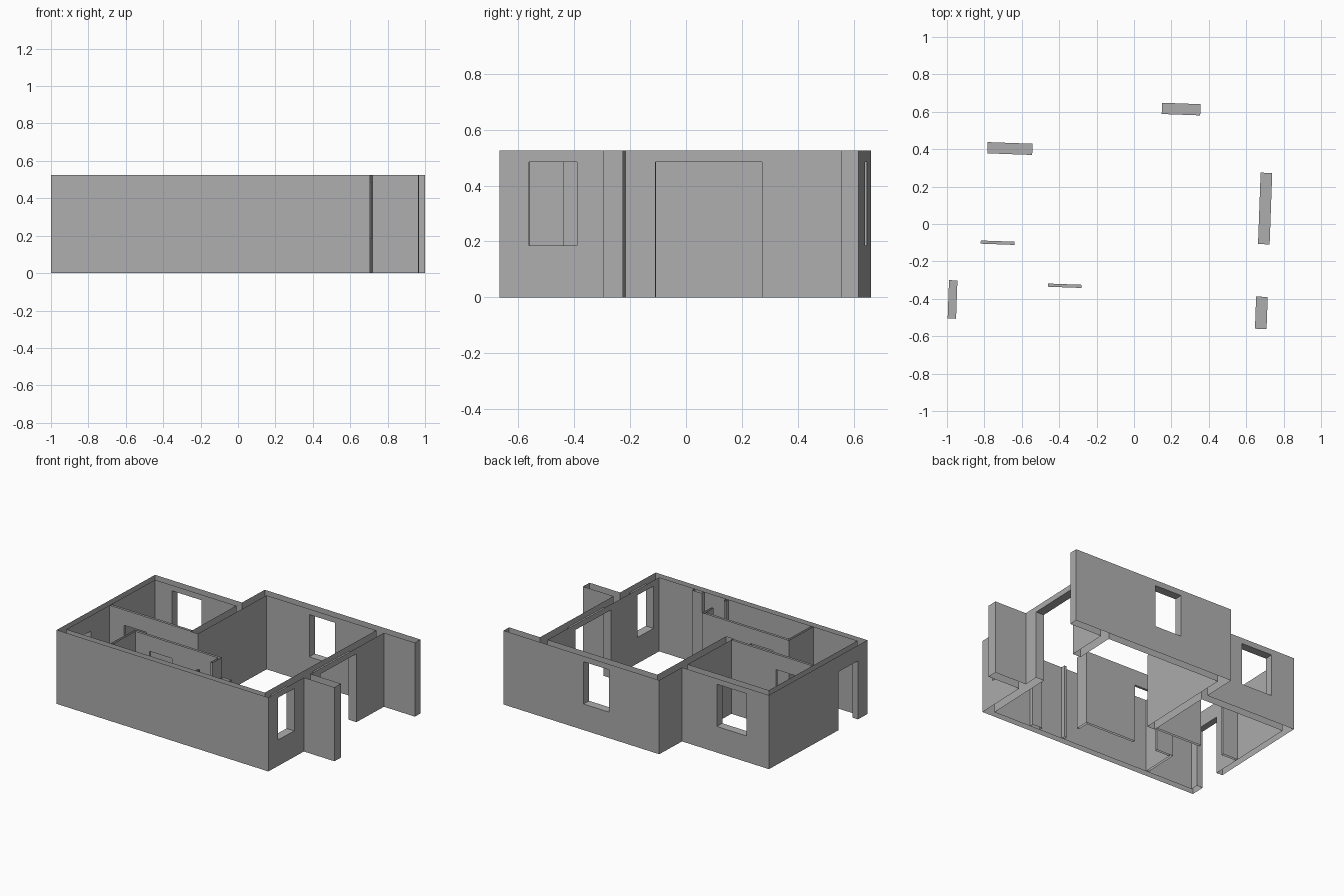
import bpy, bmesh, math
from mathutils import Matrix

if "Cube" in bpy.data.objects:
    bpy.data.objects.remove(bpy.data.objects["Cube"], do_unlink=True)

H = 0.525           # wall height
SILL, HEAD, DOOR = 0.185, 0.485, 0.415
# The plan is drawn square from its front left corner, then turned slightly
PLACE = Matrix.Translation((-1.0, -0.605, 0)) @ Matrix.Rotation(math.radians(-2.08), 4, 'Z')

grey = bpy.data.materials.new("wall_grey")
grey.use_nodes = True
grey.diffuse_color = (0.42, 0.42, 0.42, 1)
grey.node_tree.nodes["Principled BSDF"].inputs["Base Color"].default_value = (0.42, 0.42, 0.42, 1)


def block(name, u0, u1, v0, v1, z0=0.0, z1=H):
    """Box given by its plan rectangle and heights."""
    bm = bmesh.new()
    bmesh.ops.create_cube(bm, size=1)
    for v in bm.verts:
        v.co.x = u1 if v.co.x > 0 else u0
        v.co.y = v1 if v.co.y > 0 else v0
        v.co.z = z1 if v.co.z > 0 else z0
    mesh = bpy.data.meshes.new(name)
    bm.to_mesh(mesh)
    bm.free()
    obj = bpy.data.objects.new(name, mesh)
    bpy.context.collection.objects.link(obj)
    return obj


def build(name, walls, openings):
    """Join the walls, cut the openings, leave the tops and bottoms open."""
    base = block(name, *walls[0])
    tools = [(block("wall_piece", *w), 'UNION') for w in walls[1:]]
    tools += [(block("opening_cutter", *o), 'DIFFERENCE') for o in openings]
    for tool, operation in tools:
        tool.hide_render = True
        mod = base.modifiers.new(operation, 'BOOLEAN')
        mod.operation = operation
        mod.solver = 'EXACT'
        mod.object = tool
    bpy.context.view_layer.update()
    deps = bpy.context.evaluated_depsgraph_get()
    mesh = bpy.data.meshes.new_from_object(base.evaluated_get(deps))
    base.modifiers.clear()
    base.data = mesh
    for tool, _ in tools:
        bpy.data.objects.remove(tool, do_unlink=True)
    bm = bmesh.new()
    bm.from_mesh(mesh)
    bm.normal_update()
    caps = [f for f in bm.faces if abs(f.normal.z) > 0.9
            and not 0.01 < f.calc_center_median().z < H - 0.01]
    bmesh.ops.delete(bm, geom=caps, context='FACES')
    bm.transform(PLACE)
    bm.to_mesh(mesh)
    bm.free()
    mesh.materials.clear()
    mesh.materials.append(grey)
    return base


# Thick walls
build("outer_walls", [
    (0, 1.706, 0, 0.045),            # front
    (0, 0.045, 0, 1.05),             # left
    (0, 0.76, 0.99, 1.05),           # back of small room
    (0.70, 0.76, 0.50, 1.294),       # between the rooms
    (0.70, 1.955, 1.234, 1.294),     # back of large room and porch
    (1.644, 1.706, 0, 1.294),        # right
    (1.65, 1.952, 0.38, 0.45),       # porch screen
], [
    (0.18, 0.42, 0.9, 1.2, SILL, HEAD),     # small room window
    (1.104, 1.31, 1.1, 1.4, SILL, HEAD),    # large room window
    (1.5, 1.8, 0.105, 0.277, SILL, HEAD),   # side window
    (1.5, 1.8, 0.558, 0.94, -1, HEAD),      # porch opening
    (-0.2, 0.2, 0.10, 0.305, -1, DOOR),     # entrance door
])

# Thin walls around the small rooms
build("partitions", [
    (0.40, 1.10, 0.289, 0.306),
    (0.40, 0.416, 0.045, 0.306),
    (1.084, 1.10, 0.205, 0.306),
], [(0.53, 0.71, 0.2, 0.4, -1, DOOR)])
build("bedroom_partition", [(0.045, 0.70, 0.506, 0.523)],
      [(0.162, 0.342, 0.4, 0.6, -1, DOOR)])

# Short piers on the front wall
build("front_pier", [(1.28, 1.356, 0.045, 0.072)], [])
build("partition_nib", [(1.084, 1.10, 0.045, 0.075)], [])
